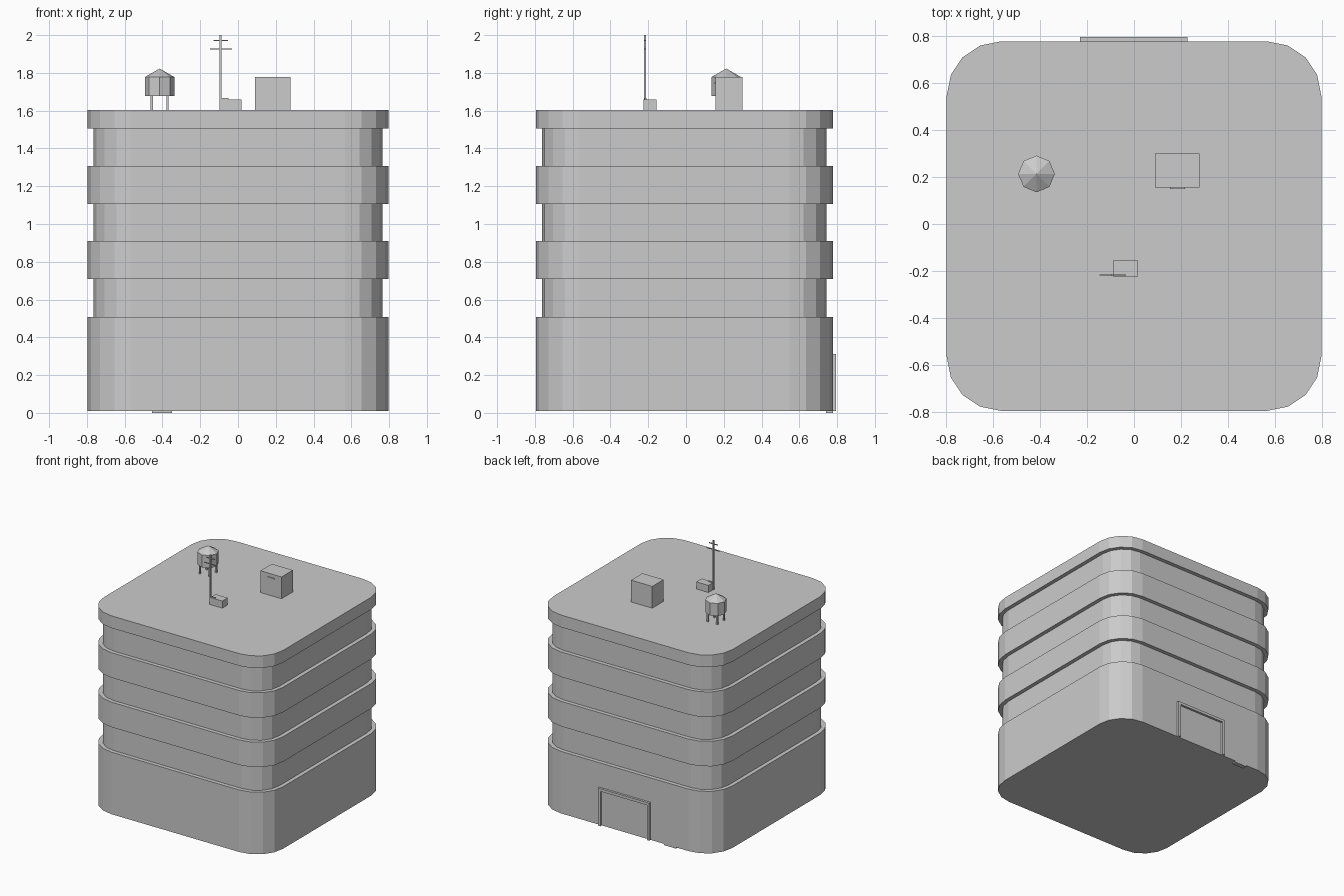
import bpy, bmesh, math

if "Cube" in bpy.data.objects:
    bpy.data.objects.remove(bpy.data.objects["Cube"])

grey = bpy.data.materials.new("concrete grey")
grey.diffuse_color = (0.6, 0.6, 0.6, 1)
grey.use_nodes = True
grey.node_tree.nodes["Principled BSDF"].inputs["Base Color"].default_value = grey.diffuse_color

X, Y0, Y1, R = 0.797, -0.795, 0.777, 0.23   # outer footprint and corner radius
ROOF = 1.603


def finish(bm, name):
    bmesh.ops.recalc_face_normals(bm, faces=bm.faces)
    me = bpy.data.meshes.new(name)
    bm.to_mesh(me)
    bm.free()
    me.materials.append(grey)
    ob = bpy.data.objects.new(name, me)
    bpy.context.collection.objects.link(ob)
    return ob


def box(name, x0, x1, y0, y1, z0, z1):
    bm = bmesh.new()
    bmesh.ops.create_cube(bm, size=1)
    for v in bm.verts:
        v.co = ((x0 + x1) / 2 + v.co.x * (x1 - x0),
                (y0 + y1) / 2 + v.co.y * (y1 - y0),
                (z0 + z1) / 2 + v.co.z * (z1 - z0))
    return finish(bm, name)


def ring(bm, inset, z):
    """Rounded rectangle with four segments per corner."""
    r = R - inset
    centres = [(X - R, Y1 - R), (R - X, Y1 - R), (R - X, Y0 + R), (X - R, Y0 + R)]
    return [bm.verts.new((cx + r * math.cos(a), cy + r * math.sin(a), z))
            for q, (cx, cy) in enumerate(centres)
            for a in [math.radians(90 * q + 22.5 * i) for i in range(5)]]


def loft(bm, rings):
    for a, b in zip(rings, rings[1:]):
        n = len(a)
        for i in range(n):
            bm.faces.new((a[i], a[(i + 1) % n], b[(i + 1) % n], b[i]))
    bm.faces.new(rings[0])
    bm.faces.new(rings[-1])


# Tower: projecting floor bands alternate with recessed window bands
levels = [0.01, 0.508, 0.709, 0.91, 1.106, 1.307, 1.505, ROOF]
bm = bmesh.new()
rings = []
for i, (z0, z1) in enumerate(zip(levels, levels[1:])):
    inset = 0.032 * (i % 2)
    rings += [ring(bm, inset, z0), ring(bm, inset, z1)]
loft(bm, rings)
finish(bm, "building_body")

# Entrance surround on the back, with a small step beside it
for name, x0, x1 in (("door_post_left", -0.23, -0.208), ("door_post_right", 0.205, 0.227)):
    box(name, x0, x1, Y1 - 0.01, 0.795, 0.01, 0.29)
box("door_lintel", -0.23, 0.227, Y1 - 0.01, 0.795, 0.29, 0.312)
box("ground_step", -0.455, -0.35, 0.74, 0.777, 0, 0.012)

# Water tank: octagonal drum with a pointed lid on four legs
tx, ty = -0.415, 0.213
bm = bmesh.new()
drum = [[bm.verts.new((tx + 0.078 * math.cos(i * math.pi / 4),
                       ty + 0.078 * math.sin(i * math.pi / 4), z)) for i in range(8)]
        for z in (1.677, 1.778)]
apex = bm.verts.new((tx, ty, 1.823))
bm.faces.new(drum[0])
for i in range(8):
    j = (i + 1) % 8
    bm.faces.new((drum[0][i], drum[0][j], drum[1][j], drum[1][i]))
    bm.faces.new((drum[1][i], drum[1][j], apex))
finish(bm, "water_tank")
for sx in (-1, 1):
    for sy in (-1, 1):
        cx, cy = tx + sx * 0.042, ty + sy * 0.042
        box("tank_leg", cx - 0.006, cx + 0.006, cy - 0.006, cy + 0.006, ROOF, 1.68)

# Stair house with a thin ledge on its front
box("stair_house", 0.09, 0.278, 0.156, 0.3, ROOF, 1.778)
box("stair_house_ledge", 0.153, 0.217, 0.15, 0.157, 1.742, 1.75)

# Antenna mast with two crossbars beside its equipment box
box("equipment_box", -0.09, 0.018, -0.224, -0.156, ROOF, 1.66)
box("mast", -0.097, -0.087, -0.222, -0.212, ROOF, 2.0)
box("crossbar_upper", -0.129, -0.053, -0.22, -0.214, 1.968, 1.974)
box("crossbar_lower", -0.147, -0.033, -0.22, -0.214, 1.923, 1.929)
box("mast_bracket", -0.09, -0.05, -0.22, -0.21, 1.655, 1.666)
